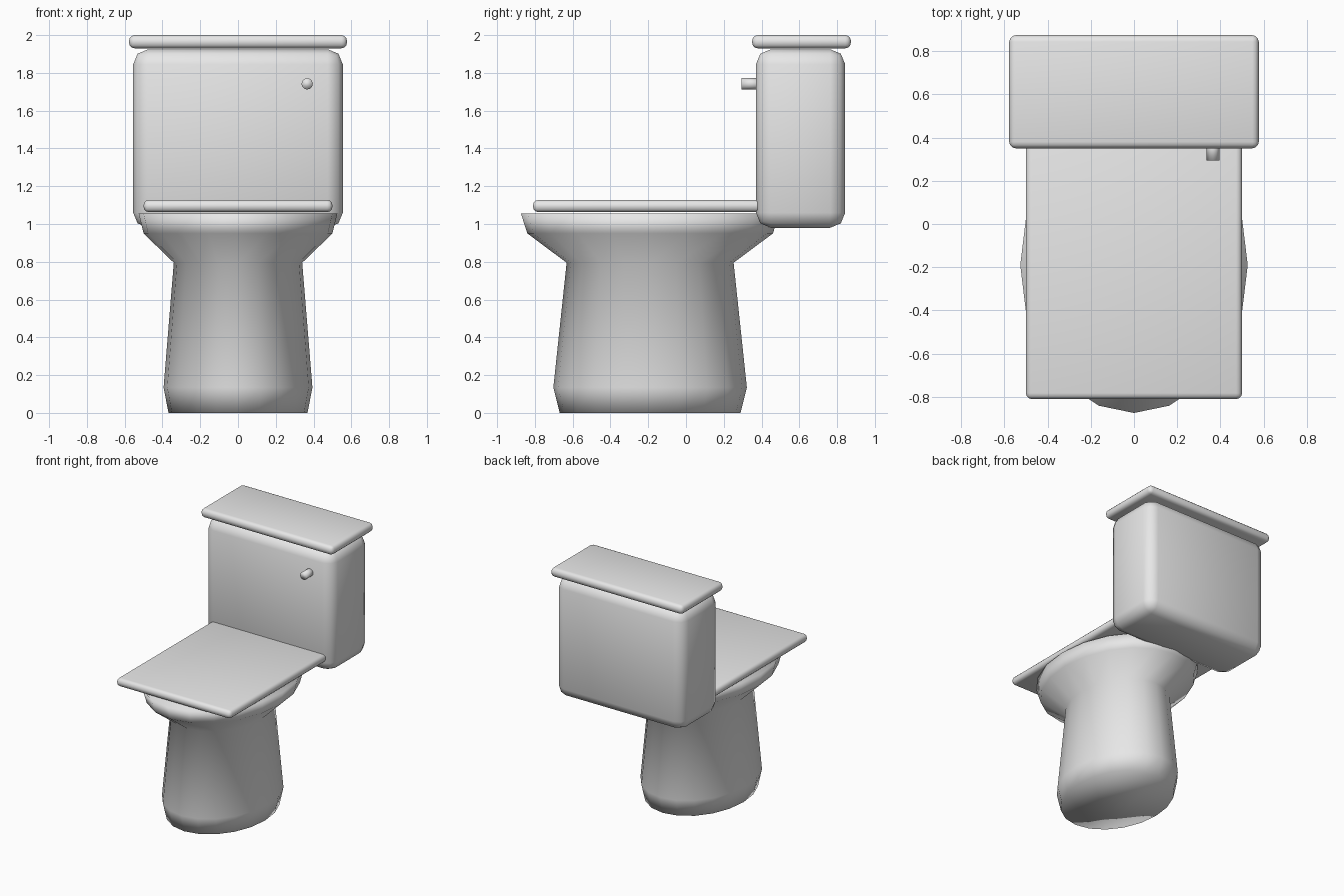
import bpy
import bmesh
import math
from mathutils import Matrix, Vector

if "Cube" in bpy.data.objects:
    bpy.data.objects.remove(bpy.data.objects["Cube"], do_unlink=True)

# Glazed ceramic, shared by every part
ceramic = bpy.data.materials.new("light_grey_ceramic")
ceramic.use_nodes = True
ceramic.diffuse_color = (0.8, 0.8, 0.8, 1)
ceramic.node_tree.nodes["Principled BSDF"].inputs["Base Color"].default_value = (0.8, 0.8, 0.8, 1)


def finish(bm, name):
    """Turn a bmesh into a smooth shaded object."""
    bmesh.ops.recalc_face_normals(bm, faces=bm.faces[:])
    mesh = bpy.data.meshes.new(name)
    bm.to_mesh(mesh)
    bm.free()
    mesh.materials.append(ceramic)
    for face in mesh.polygons:
        face.use_smooth = True
    obj = bpy.data.objects.new(name, mesh)
    bpy.context.collection.objects.link(obj)
    return obj


def rounded_box(name, low, high, radius, segments):
    """Box between two corners with rounded edges."""
    low, high = Vector(low), Vector(high)
    bm = bmesh.new()
    bmesh.ops.create_cube(bm, size=1)
    bmesh.ops.scale(bm, vec=high - low, verts=bm.verts)
    bmesh.ops.translate(bm, vec=(low + high) / 2, verts=bm.verts)
    obj = finish(bm, name)
    bevel = obj.modifiers.new("rounded_edges", "BEVEL")
    bevel.width = radius
    bevel.segments = segments
    return obj


def oval_loft(name, profile, center_y, stretch, sides):
    """Closed stack of oval rings from (radius, height) pairs."""
    bm = bmesh.new()
    rings = []
    for radius, z in profile:
        angles = [math.tau * i / sides for i in range(sides)]
        rings.append([bm.verts.new((radius * math.cos(a),
                                    center_y + stretch * radius * math.sin(a), z))
                      for a in angles])
    for lower, upper in zip(rings, rings[1:]):
        for i in range(sides):
            j = (i + 1) % sides
            bm.faces.new((lower[i], lower[j], upper[j], upper[i]))
    bm.faces.new(rings[0])
    bm.faces.new(rings[-1])
    return finish(bm, name)


# Pedestal flaring into the bowl
bowl_profile = [(0.368, 0), (0.394, 0.135), (0.34, 0.795), (0.5, 0.95), (0.526, 1.055)]
oval_loft("pedestal_bowl", bowl_profile, -0.19, 1.3, 20)

# Closed seat cover
rounded_box("seat_cover", (-0.5, -0.81, 1.063), (0.5, 0.4, 1.127), 0.028, 3)

# Water tank and its lid
rounded_box("tank", (-0.555, 0.37, 0.98), (0.555, 0.843, 1.925), 0.08, 2)
rounded_box("tank_lid", (-0.577, 0.35, 1.93), (0.577, 0.873, 2.0), 0.03, 3)

# Flush button on the tank front
bm = bmesh.new()
bmesh.ops.create_cone(bm, cap_ends=True, segments=12, radius1=0.03, radius2=0.03, depth=0.11,
                      matrix=Matrix.Translation((0.366, 0.348, 1.742)) @ Matrix.Rotation(math.pi / 2, 4, "X"))
finish(bm, "flush_button")
